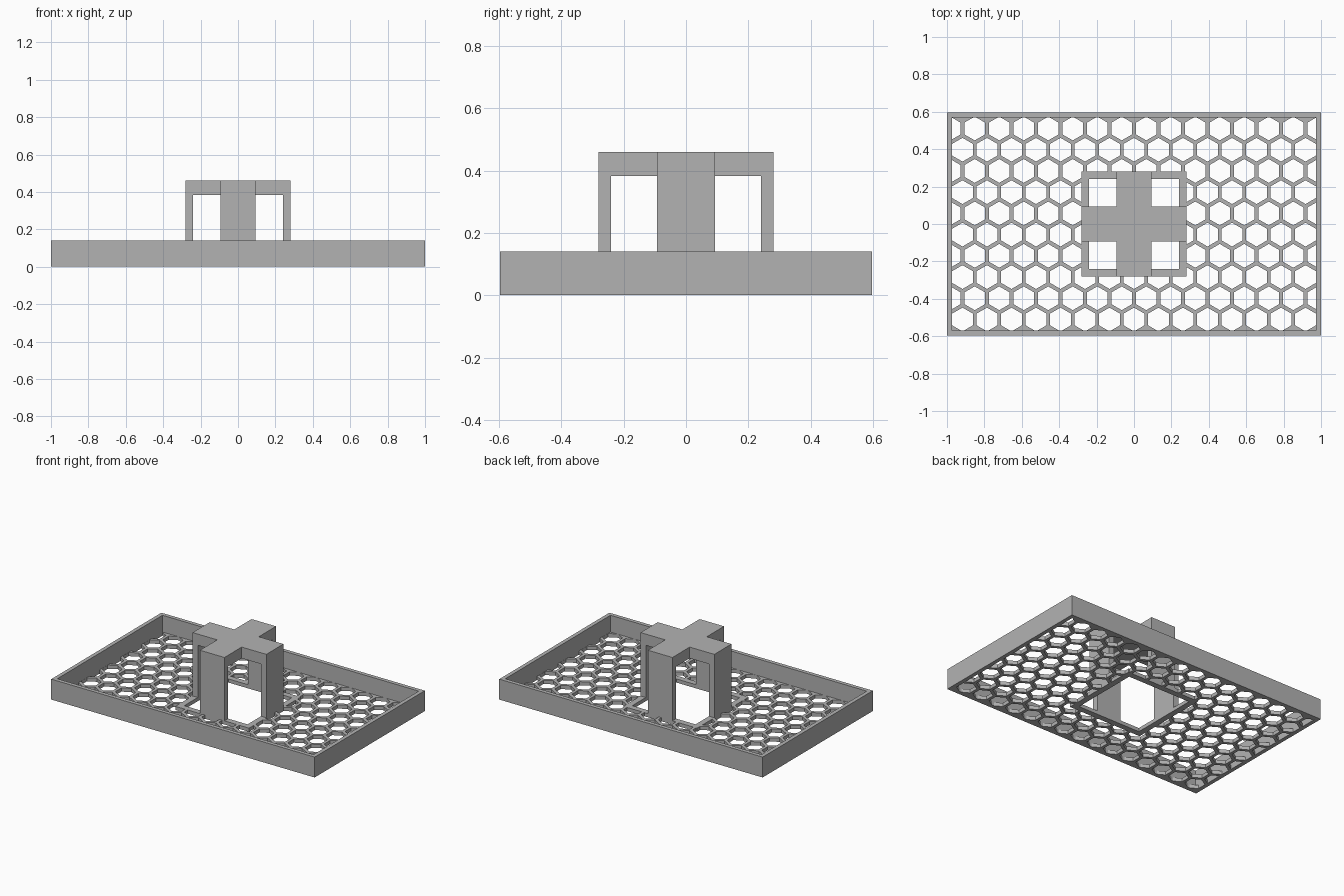
import bpy, bmesh
from math import sin, cos, pi, sqrt

if "Cube" in bpy.data.objects:
    bpy.data.objects.remove(bpy.data.objects["Cube"], do_unlink=True)

grey = bpy.data.materials.new("light_grey")
grey.use_nodes = True
grey.diffuse_color = (0.45, 0.45, 0.45, 1)
grey.node_tree.nodes["Principled BSDF"].inputs["Base Color"].default_value = grey.diffuse_color

HALF_X, HALF_Y, WALL, WALL_H = 1.0, 0.597, 0.027, 0.14
FLOOR = 0.025
OUT, BAR, ARM, TOP, UNDER = 0.28, 0.04, 0.093, 0.46, 0.383
PITCH, STRUT = 0.131, 0.021


def finish(name, bm):
    bmesh.ops.recalc_face_normals(bm, faces=bm.faces)
    mesh = bpy.data.meshes.new(name)
    bm.to_mesh(mesh)
    bm.free()
    mesh.materials.append(grey)
    obj = bpy.data.objects.new(name, mesh)
    bpy.context.collection.objects.link(obj)
    return obj


def prism(bm, outline, z0, z1):
    low = [bm.verts.new((x, y, z0)) for x, y in outline]
    high = [bm.verts.new((x, y, z1)) for x, y in outline]
    bm.faces.new(low[::-1])
    bm.faces.new(high)
    for i in range(len(low)):
        j = (i + 1) % len(low)
        bm.faces.new((low[i], low[j], high[j], high[i]))


def rect(hx, hy, cx=0, cy=0):
    return [(cx + sx * hx, cy + sy * hy) for sx, sy in ((-1, -1), (1, -1), (1, 1), (-1, 1))]


def block(name, outline, z0, z1):
    bm = bmesh.new()
    prism(bm, outline, z0, z1)
    return finish(name, bm)


def ring(name, hx, hy, width, height):
    bm = bmesh.new()
    loops = [[bm.verts.new((x, y, z)) for x, y in rect(hx - w, hy - w)]
             for w, z in ((0, 0), (0, height), (width, height), (width, 0))]
    for a in range(4):
        for i in range(4):
            p, q, j = loops[a], loops[(a + 1) % 4], (i + 1) % 4
            bm.faces.new((p[i], p[j], q[j], q[i]))
    return finish(name, bm)


# Tray rim and the square frame around the central opening
ring("tray_wall", HALF_X, HALF_Y, WALL, WALL_H)
ring("opening_frame", OUT, OUT, BAR, FLOOR)

# Honeycomb floor: staggered rows of hexagons, plus the square opening
floor = block("honeycomb_floor", rect(HALF_X - WALL / 2, HALF_Y - WALL / 2), 0, FLOOR)
radius = (PITCH - STRUT) / sqrt(3)
row_step = PITCH * sqrt(3) / 2
bm = bmesh.new()
for row in range(10):
    cy = (row - 4.5) * row_step
    odd = row % 2
    for col in range(15 + odd):
        cx = (col - 7 - odd / 2) * PITCH
        hexagon = [(cx + radius * sin(k * pi / 3), cy + radius * cos(k * pi / 3)) for k in range(6)]
        prism(bm, hexagon, -0.1, 0.1)
cutters = [finish("hexagon_cutter", bm),
           block("opening_cutter", rect(OUT - BAR / 2, OUT - BAR / 2), -0.2, 0.2)]
for cutter in cutters:
    cutter.hide_render = True
    mod = floor.modifiers.new("cut", 'BOOLEAN')
    mod.operation, mod.solver, mod.object = 'DIFFERENCE', 'EXACT', cutter
bpy.context.view_layer.update()
graph = bpy.context.evaluated_depsgraph_get()
cut_mesh = bpy.data.meshes.new_from_object(floor.evaluated_get(graph))
floor.modifiers.clear()
floor.data = cut_mesh
for cutter in cutters:
    bpy.data.objects.remove(cutter, do_unlink=True)

# Cross-shaped top of the tower
cross = [(ARM, ARM), (ARM, OUT), (-ARM, OUT), (-ARM, ARM), (-OUT, ARM), (-OUT, -ARM),
         (-ARM, -ARM), (-ARM, -OUT), (ARM, -OUT), (ARM, -ARM), (OUT, -ARM), (OUT, ARM)]
block("cross_top", cross, UNDER, TOP)

# Four flat legs under the arm ends
mid = OUT - BAR / 2
for name, dx, dy in (("left", 1, 0), ("right", -1, 0), ("front", 0, -1), ("back", 0, 1)):
    hx, hy = (BAR / 2, ARM) if dx else (ARM, BAR / 2)
    block(name + "_leg", rect(hx, hy, dx * mid, dy * mid), FLOOR, UNDER)
